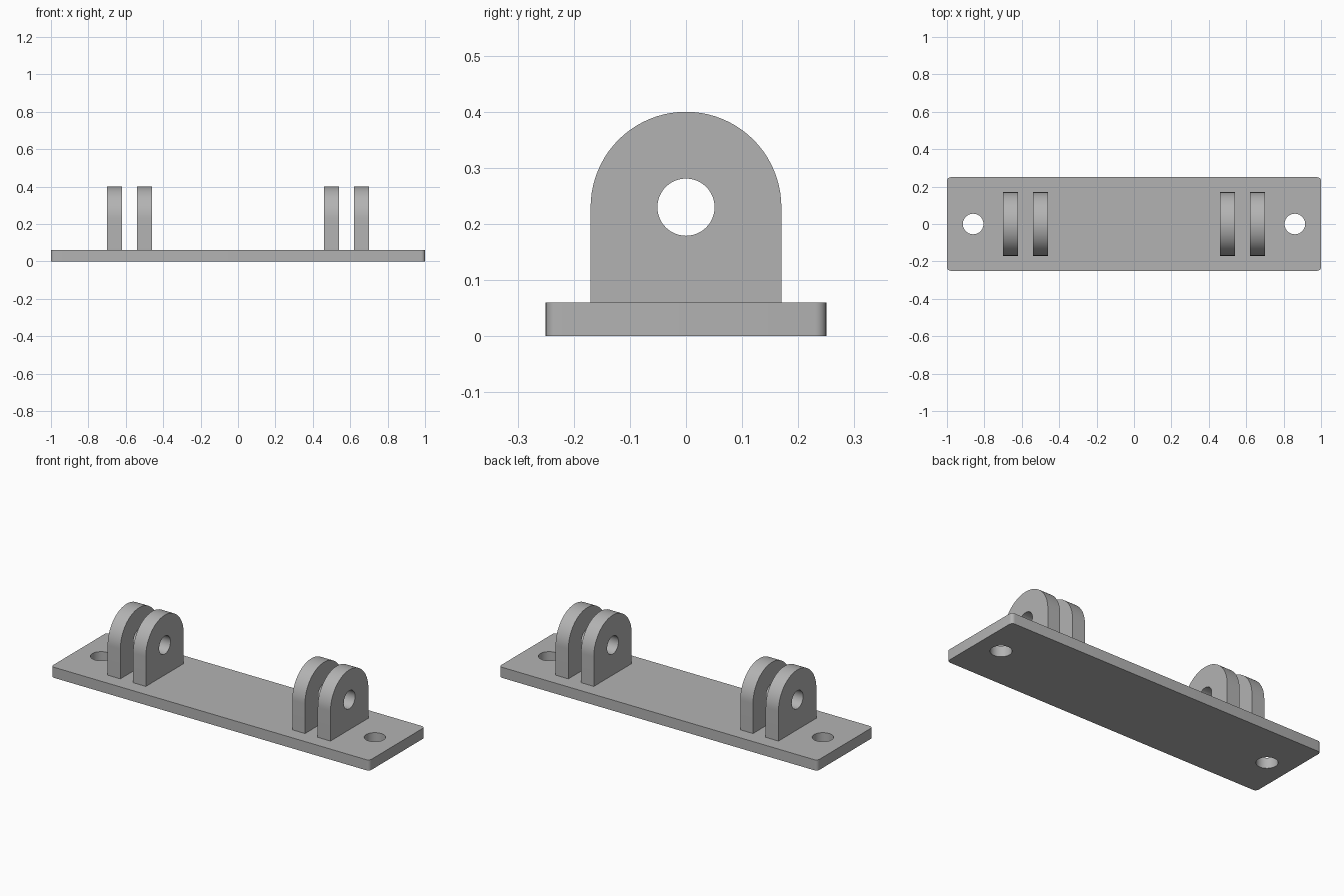
import bpy
import bmesh
from math import cos, sin, pi, radians
from mathutils import Vector

cube = bpy.data.objects.get("Cube")
if cube:
    bpy.data.objects.remove(cube, do_unlink=True)

grey = bpy.data.materials.new("plain grey")
grey.use_nodes = True
colour = (0.45, 0.45, 0.45, 1)
grey.diffuse_color = colour
shader = next(n for n in grey.node_tree.nodes if n.type == 'BSDF_PRINCIPLED')
shader.inputs["Base Color"].default_value = colour


def arc(cx, cy, r, start, end, steps):
    """Points along an arc, angles in degrees."""
    angles = [radians(start + (end - start) * i / steps) for i in range(steps + 1)]
    return [(cx + r * cos(a), cy + r * sin(a)) for a in angles]


def circle(cx, cy, r):
    return arc(cx, cy, r, 0, 360, 48)[:-1]


def extruded(name, loops, place, depth):
    """Fill an outline with its holes and extrude it into a solid."""
    bm = bmesh.new()
    edges = []
    for loop in loops:
        verts = [bm.verts.new(place(u, v)) for u, v in loop]
        edges += [bm.edges.new((a, b)) for a, b in zip(verts, verts[1:] + verts[:1])]
    bmesh.ops.triangle_fill(bm, use_beauty=True, edges=edges)
    result = bmesh.ops.extrude_face_region(bm, geom=bm.faces[:], use_keep_orig=True)
    moved = [g for g in result["geom"] if isinstance(g, bmesh.types.BMVert)]
    bmesh.ops.translate(bm, verts=moved, vec=Vector(depth))
    bmesh.ops.recalc_face_normals(bm, faces=bm.faces[:])
    mesh = bpy.data.meshes.new(name)
    bm.to_mesh(mesh)
    bm.free()
    mesh.materials.append(grey)
    obj = bpy.data.objects.new(name, mesh)
    bpy.context.collection.objects.link(obj)
    bpy.ops.object.select_all(action='DESELECT')
    obj.select_set(True)
    bpy.context.view_layer.objects.active = obj
    bpy.ops.object.shade_smooth_by_angle(angle=radians(30))
    return obj


# Base plate with rounded corners and two screw holes
length, width, thick, corner = 1.0, 0.25, 0.06, 0.02
outline = []
for i, (sx, sy) in enumerate([(1, 1), (-1, 1), (-1, -1), (1, -1)]):
    outline += arc(sx * (length - corner), sy * (width - corner), corner,
                   90 * i, 90 * i + 90, 6)
holes = [circle(s * 0.86, 0, 0.055) for s in (-1, 1)]
extruded("base_plate", [outline] + holes, lambda u, v: (u, v, 0), (0, 0, thick))

# Two pairs of round-topped lugs with pin holes
pin_z, lug_r = 0.23, 0.17
lug = [(-lug_r, thick), (lug_r, thick)] + arc(0, pin_z, lug_r, 0, 180, 40)
for side, sign in (("right", -1), ("left", 1)):
    for place_name, centre in (("inner", 0.5), ("outer", 0.66)):
        x = sign * centre - 0.04
        extruded(f"{side}_{place_name}_lug", [lug, circle(0, pin_z, 0.051)],
                 lambda u, v: (x, u, v), (0.08, 0, 0))
